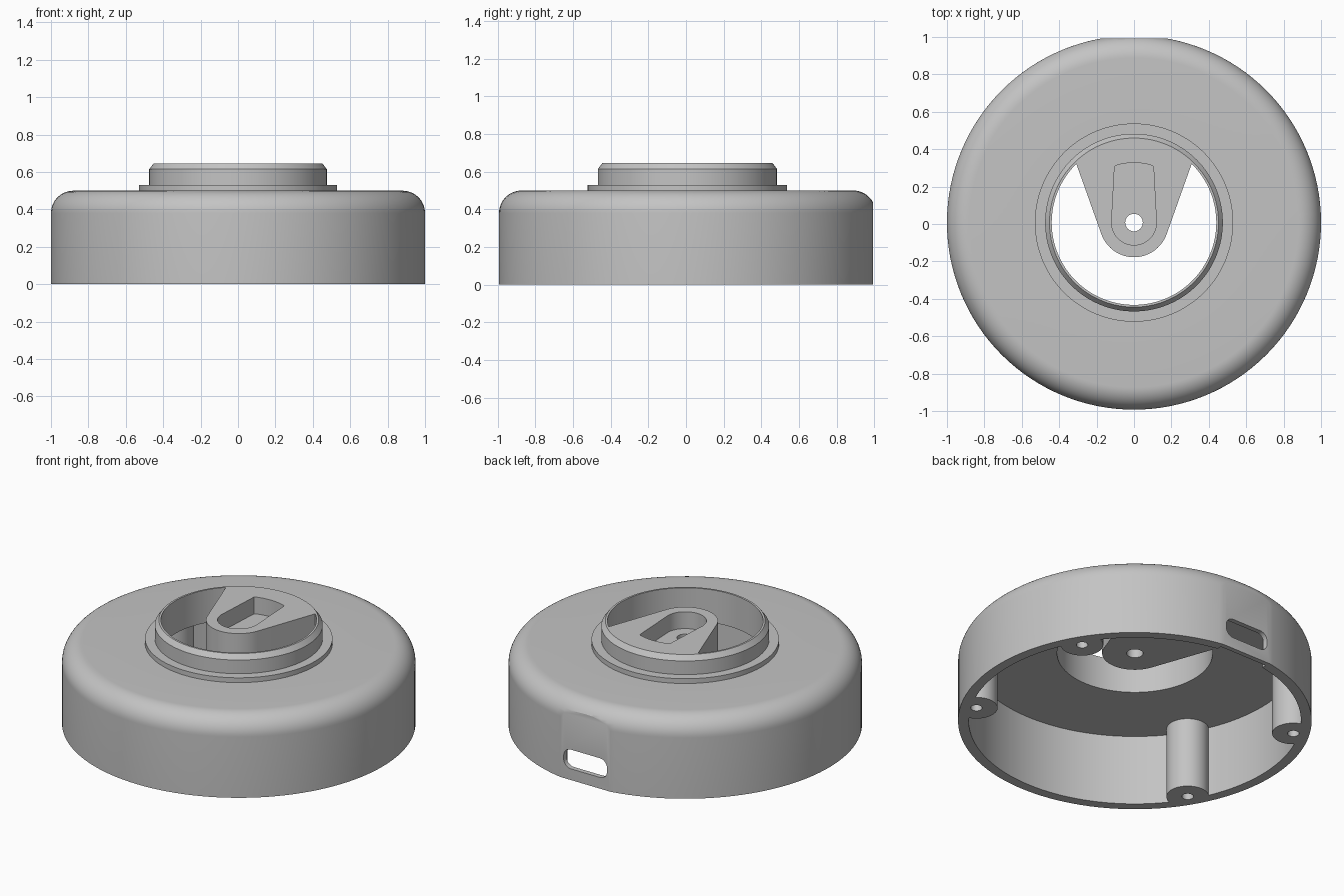
import bpy, bmesh, math
from mathutils import Matrix

if "Cube" in bpy.data.objects:
    bpy.data.objects.remove(bpy.data.objects["Cube"])

grey = bpy.data.materials.new("plain grey")
grey.use_nodes = True
colour = (0.55, 0.55, 0.55, 1)
grey.diffuse_color = colour
grey.node_tree.nodes["Principled BSDF"].inputs["Base Color"].default_value = colour


def arc(r, a0=0, a1=360, n=128, cx=0, cy=0):
    """Points on an arc, in degrees; a full circle leaves out the repeated end."""
    steps = n if a1 - a0 == 360 else n - 1
    return [(cx + r * math.cos(math.radians(a0 + (a1 - a0) * i / steps)),
             cy + r * math.sin(math.radians(a0 + (a1 - a0) * i / steps))) for i in range(n)]


def stack(name, rings):
    """Closed solid lofted through (outline, height) rings."""
    bm = bmesh.new()
    loops = [[bm.verts.new((x, y, z)) for x, y in pts] for pts, z in rings]
    for lo, hi in zip(loops, loops[1:]):
        n = len(lo)
        for i in range(n):
            j = (i + 1) % n
            bm.faces.new((lo[i], lo[j], hi[j], hi[i]))
    bm.faces.new(loops[0][::-1])
    bm.faces.new(loops[-1])
    bmesh.ops.recalc_face_normals(bm, faces=bm.faces)
    mesh = bpy.data.meshes.new(name)
    bm.to_mesh(mesh)
    bm.free()
    mesh.materials.append(grey)
    ob = bpy.data.objects.new(name, mesh)
    bpy.context.collection.objects.link(ob)
    return ob


def prism(name, outline, z0, z1):
    return stack(name, [(outline, z0), (outline, z1)])


def subtract(target, cutter):
    """Cut one solid from another and discard the cutter."""
    mod = target.modifiers.new("cut", "BOOLEAN")
    mod.operation, mod.solver, mod.object = "DIFFERENCE", "EXACT", cutter
    bpy.context.view_layer.objects.active = target
    bpy.ops.object.modifier_apply(modifier=mod.name)
    bpy.data.objects.remove(cutter)


def box(x, y0, y1):
    return [(-x, y0), (x, y0), (x, y1), (-x, y1)]


# Turned outer form: wall, rounded shoulder, collar, chamfered neck
profile = [(1, 0)] + arc(0.12, 0, 90, 14, 0.88, 0.38)
profile += [(0.53, 0.5), (0.53, 0.53), (0.475, 0.53), (0.475, 0.615), (0.452, 0.645)]
housing = stack("housing", [(arc(r), z) for r, z in profile])

# Flat on the back of the wall
subtract(housing, prism("flat_cutter", box(0.5, 0.985, 1.2), -0.1, 0.7))

# Hollow underside that leaves four screw posts standing
posts = [(sx * 0.78, sy * 0.465) for sx in (-1, 1) for sy in (-1, 1)]
cavity = prism("cavity_cutter", arc(0.94), -0.1, 0.44)
for px, py in posts:
    subtract(cavity, prism("post", arc(0.12, n=48, cx=px, cy=py), -0.2, 0.6))
subtract(housing, cavity)
for px, py in posts:
    subtract(housing, prism("screw_hole", arc(0.033, n=24, cx=px, cy=py), -0.1, 0.3))

# Bore through the neck that leaves the tapered arm standing
bore = prism("bore_cutter", arc(0.44), 0.35, 0.75)
arm = arc(0.185, 180 + 19.7, 360 - 19.7, 32) + [(0.382, 0.52), (-0.382, 0.52)]
subtract(bore, prism("arm", arm, 0.2, 0.9))
subtract(housing, bore)

# Pocket and pin hole in the arm
pocket = arc(0.12, 180, 360, 32) + [(0.104, 0.3)] + arc(0.32, 73, 107, 10)
pocket += [(-0.104, 0.3)]
subtract(housing, prism("pocket_cutter", pocket, 0.54, 0.8))
subtract(housing, prism("pin_hole", arc(0.047, n=40), 0.3, 0.7))

# Thinned wall behind the flat, and the rounded port slot
subtract(housing, prism("recess_cutter", box(0.165, 0.85, 0.955), -0.1, 0.4))
slot = []
for cx, cy, a in ((0.1, 0.14, 0), (-0.1, 0.14, 90), (-0.1, 0.12, 180), (0.1, 0.12, 270)):
    slot += arc(0.05, a, a + 90, 8, cx, cy)
port = prism("port_cutter", slot, -1.1, -0.8)
port.data.transform(Matrix.Rotation(math.pi / 2, 4, "X"))
subtract(housing, port)

# Centre the finished part and shade it
housing.data.transform(Matrix.Translation((0, 0.0075, 0)))
bpy.ops.object.select_all(action="DESELECT")
housing.select_set(True)
bpy.context.view_layer.objects.active = housing
bpy.ops.object.shade_smooth_by_angle(angle=math.radians(30))
